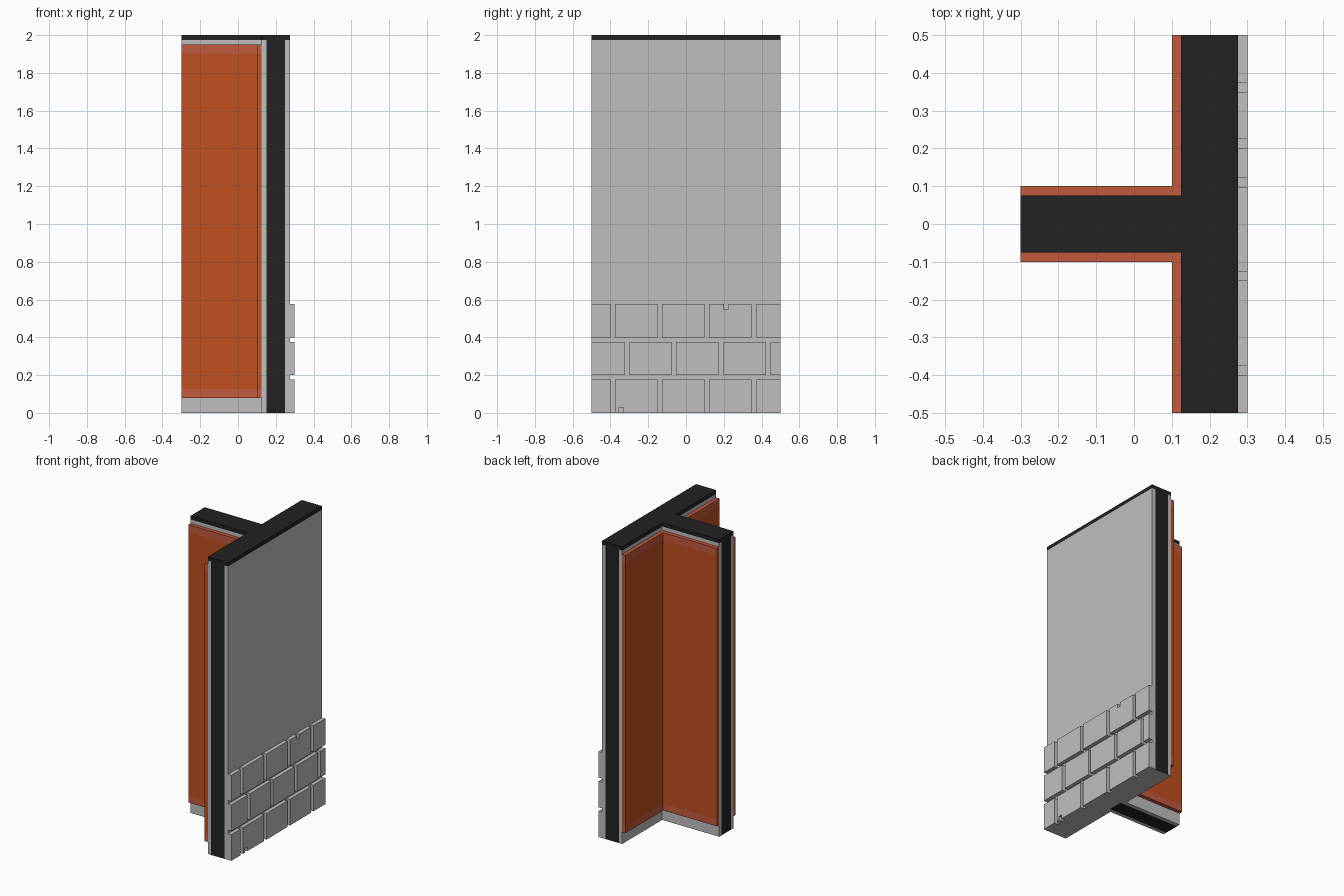
import bpy
import bmesh

cube = bpy.data.objects.get("Cube")
if cube:
    bpy.data.objects.remove(cube, do_unlink=True)


def material(name, rgb):
    m = bpy.data.materials.new(name)
    m.use_nodes = True
    m.diffuse_color = (*rgb, 1)
    bsdf = next(n for n in m.node_tree.nodes if n.type == 'BSDF_PRINCIPLED')
    bsdf.inputs["Base Color"].default_value = (*rgb, 1)
    return m


GREY = material("plaster grey", (0.53, 0.515, 0.515))
BLACK = material("core black", (0.016, 0.016, 0.016))
ORANGE = material("panel orange", (0.53, 0.08, 0.014))
TRIM = material("trim orange", (0.54, 0.10, 0.045))


def prism(name, outline, levels, mats, place=lambda a, b, h: (a, b, h), rule=None):
    """Extrude an outline through successive levels; rule(face) picks the material."""
    bm = bmesh.new()
    rings = [[bm.verts.new(place(a, b, h)) for a, b in outline] for h in levels]
    n = len(outline)
    for low, high in zip(rings, rings[1:]):
        for i in range(n):
            j = (i + 1) % n
            bm.faces.new((low[i], low[j], high[j], high[i]))
    bm.faces.new(rings[0][::-1])
    bm.faces.new(rings[-1])
    bmesh.ops.recalc_face_normals(bm, faces=bm.faces)
    if rule:
        for f in bm.faces:
            f.material_index = rule(f)
    mesh = bpy.data.meshes.new(name)
    bm.to_mesh(mesh)
    bm.free()
    for m in mats:
        mesh.materials.append(m)
    ob = bpy.data.objects.new(name, mesh)
    bpy.context.collection.objects.link(ob)
    return ob


def rect(a0, a1, b0, b1):
    return [(a0, b0), (a1, b0), (a1, b1), (a0, b1)]


def corner(inner_x, inner_y, t):
    """L outline of a sheet lining the inside corner of the T."""
    return [(-0.3, inner_y), (inner_x, inner_y), (inner_x, 0.5),
            (inner_x - t, 0.5), (inner_x - t, inner_y + t), (-0.3, inner_y + t)]


TOP = 1.975

# Black cores, the long one with a grey underside
prism("main_core", rect(0.15, 0.25, -0.5, 0.5), [0, TOP], [BLACK, GREY],
      rule=lambda f: int(f.normal.z < -0.5))
prism("stem_core", rect(-0.3, 0.15, -0.05, 0.05), [0, TOP], [BLACK])

# T-shaped cap
prism("top_cap", [(-0.3, -0.075), (0.125, -0.075), (0.125, -0.5), (0.275, -0.5),
                  (0.275, 0.5), (0.125, 0.5), (0.125, 0.075), (-0.3, 0.075)],
      [TOP, 2.0], [BLACK])

# Outer plaster face
prism("outer_skin", rect(0.25, 0.275, -0.5, 0.5), [0, TOP], [GREY])


# Inner plaster and orange panels on both sides of the stem
def panel_rule(f):
    z = f.calc_center_median().z
    return int(z < 0.127 or z > 1.9)


for side, s in (("left", 1), ("right", -1)):
    def mirror(a, b, h, s=s):
        return (a, b * s, h)
    prism("inner_skin_" + side, corner(0.15, 0.05, 0.025), [0, TOP], [GREY], mirror)
    prism("orange_panel_" + side, corner(0.125, 0.075, 0.025),
          [0.08, 0.127, 1.9, 1.95], [ORANGE, TRIM], mirror, panel_rule)

# Stone blocks along the outer foot, with two chipped ones
odd = [-0.5, -0.4, -0.375, -0.15, -0.127, 0.098, 0.123, 0.348, 0.373, 0.5]
even = [-0.5, -0.325, -0.3, -0.077, -0.054, 0.173, 0.198, 0.423, 0.448, 0.5]
for row, (z0, edges) in enumerate(((0, odd), (0.2, even), (0.4, odd))):
    z1 = z0 + 0.176
    for k in range(5):
        y0, y1 = edges[2 * k:2 * k + 2]
        outline = rect(y0, y1, z0, z1)
        if (row, k) == (0, 1):
            outline[1:1] = [(-0.355, 0), (-0.355, 0.028), (-0.33, 0.028), (-0.33, 0)]
        if (row, k) == (2, 3):
            outline[3:3] = [(0.225, z1), (0.225, z1 - 0.028), (0.2, z1 - 0.028), (0.2, z1)]
        prism(f"stone_block_{row + 1}_{k + 1}", outline, [0.275, 0.3], [GREY],
              lambda a, b, h: (h, a, b))
